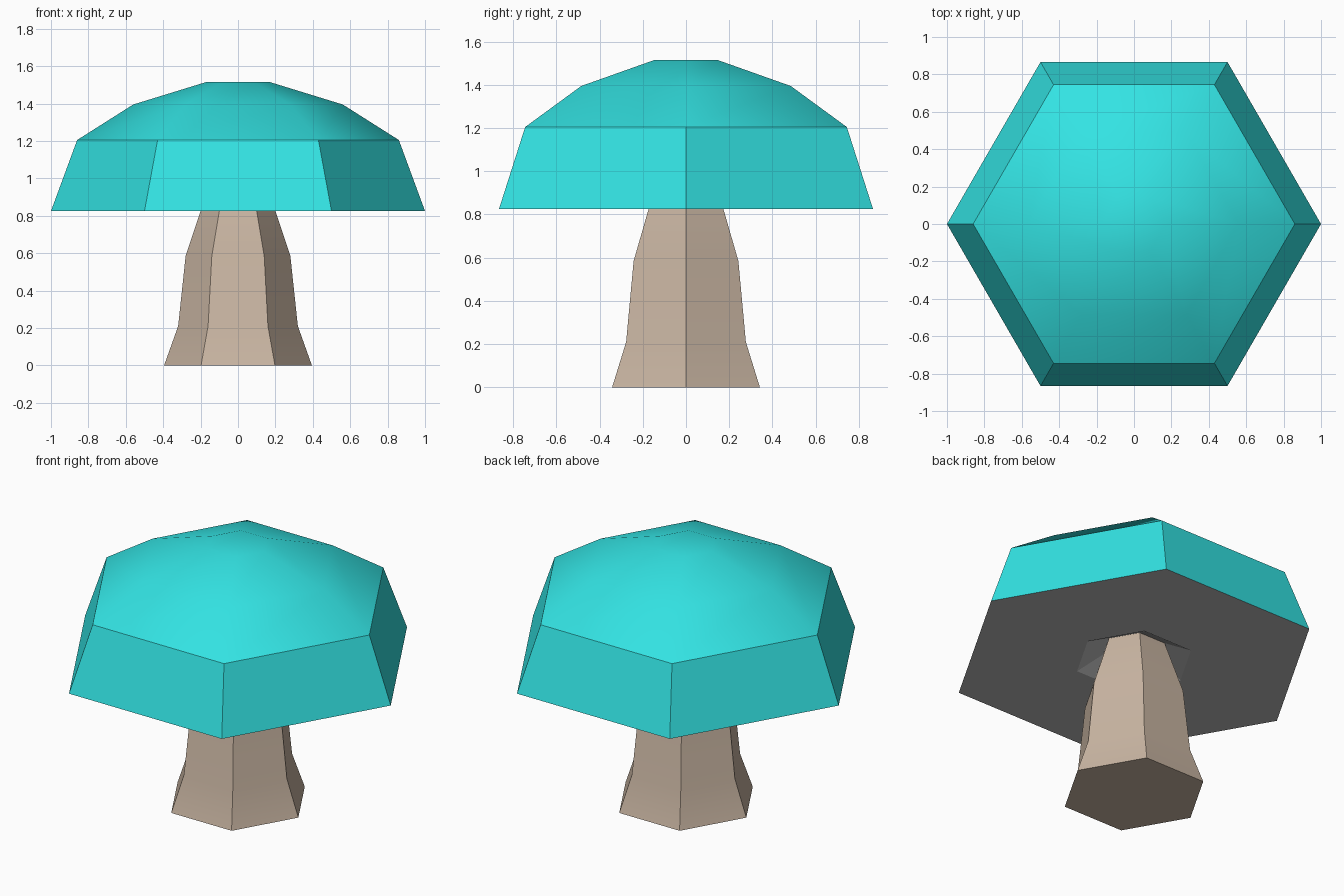
import bpy, bmesh
from math import cos, sin, pi

cube = bpy.data.objects.get("Cube")
if cube:
    bpy.data.objects.remove(cube, do_unlink=True)


def material(name, rgb):
    mat = bpy.data.materials.new(name)
    mat.use_nodes = True
    mat.diffuse_color = (*rgb, 1)
    mat.node_tree.nodes["Principled BSDF"].inputs["Base Color"].default_value = (*rgb, 1)
    return mat


def hex_lathe(name, profile, mats, sharp_rings, ribs_sharp, band_mats=None):
    """Six-sided solid from (radius, height) rings, listed from the bottom up."""
    bm = bmesh.new()
    rings = [[bm.verts.new((r * cos(k * pi / 3), r * sin(k * pi / 3), z)) for k in range(6)]
             for r, z in profile]
    for i in range(len(rings) - 1):
        low, high = rings[i], rings[i + 1]
        for k in range(6):
            n = (k + 1) % 6
            face = bm.faces.new((low[k], low[n], high[n], high[k]))
            face.smooth = True
            face.material_index = band_mats[i] if band_mats else 0
    bottom = bm.faces.new(rings[0][::-1])
    bottom.material_index = band_mats[0] if band_mats else 0
    bm.faces.new(rings[-1]).smooth = True

    # Crease the chosen rings and the ribs of the chosen bands
    for i, ring in enumerate(rings):
        for k in range(6):
            if i in sharp_rings:
                bm.edges.get((ring[k], ring[(k + 1) % 6])).smooth = False
            if i in ribs_sharp:
                bm.edges.get((ring[k], rings[i + 1][k])).smooth = False
    mesh = bpy.data.meshes.new(name)
    bm.to_mesh(mesh)
    bm.free()
    for mat in mats:
        mesh.materials.append(mat)
    obj = bpy.data.objects.new(name, mesh)
    bpy.context.collection.objects.link(obj)
    return obj


teal = material("teal_cap", (0.033, 0.77, 0.77))
grey = material("grey_underside", (0.48, 0.48, 0.48))
beige = material("beige_stem", (0.58, 0.46, 0.36))

# Cap: recessed socket, flat underside, sloping skirt, smooth dome
cap_profile = [(0.175, 0.9), (0.325, 0.825), (1.0, 0.825),
               (0.86, 1.205), (0.56, 1.395), (0.17, 1.515)]
hex_lathe("mushroom_cap", cap_profile, [teal, grey],
          sharp_rings={0, 1, 2, 3}, ribs_sharp={0, 1, 2}, band_mats=[1, 1, 0, 0, 0])

# Stem: flared foot, tapering into the socket
stem_profile = [(0.395, 0), (0.32, 0.21), (0.28, 0.585), (0.175, 0.9)]
hex_lathe("mushroom_stem", stem_profile, [beige],
          sharp_rings={0, 3}, ribs_sharp={0, 1, 2})
